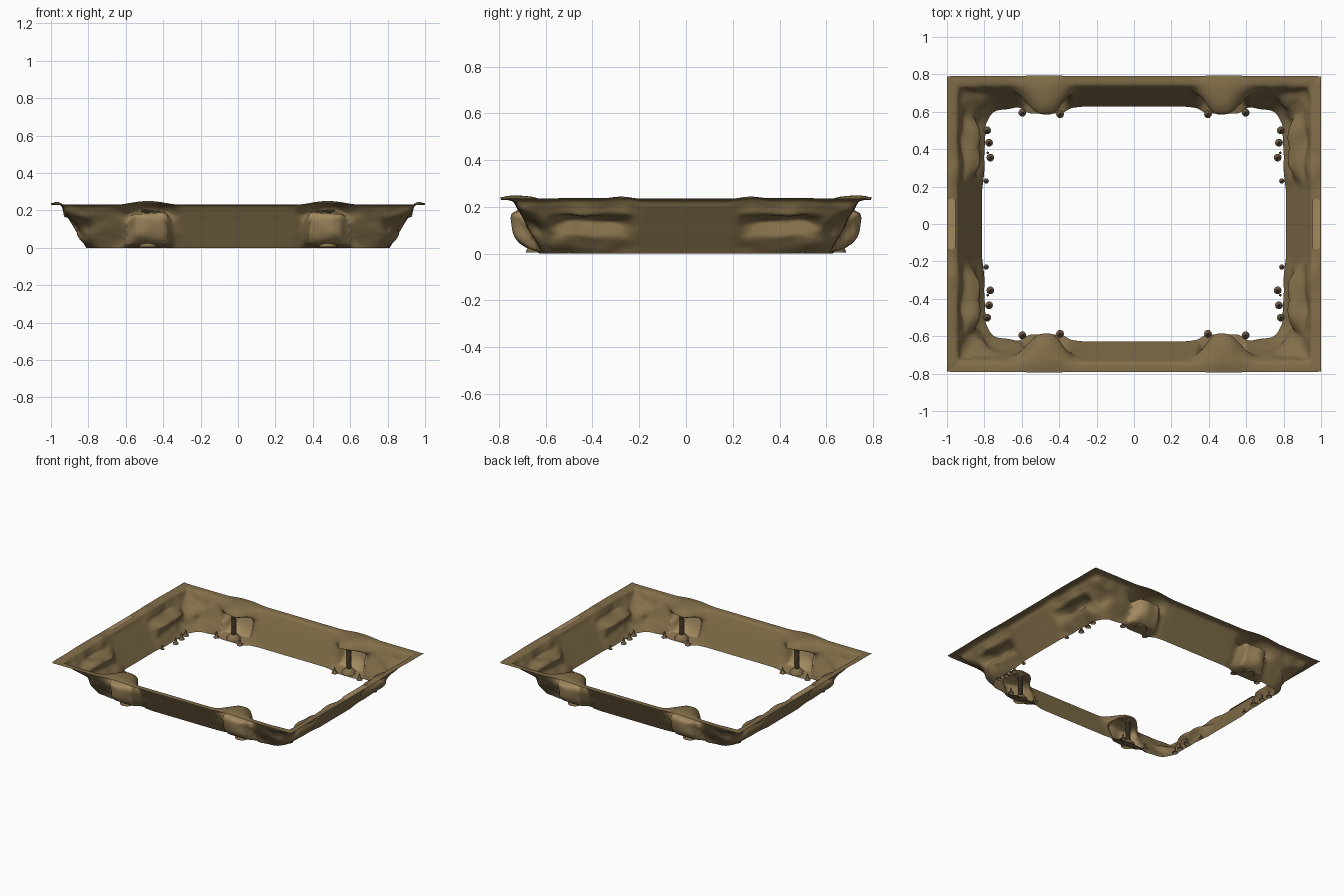
import bpy, bmesh, math
from mathutils import Vector, noise

if "Cube" in bpy.data.objects:
    bpy.data.objects.remove(bpy.data.objects["Cube"])


def material(name, col):
    m = bpy.data.materials.new(name)
    m.diffuse_color = (*col, 1)
    m.use_nodes = True
    m.node_tree.nodes["Principled BSDF"].inputs["Base Color"].default_value = m.diffuse_color
    return m


EARTH = material("earth brown", (0.225, 0.157, 0.068))
TAN = material("light tan rock", (0.36, 0.25, 0.115))
DARK = material("dark brown stone", (0.15, 0.105, 0.055))


def finish(name, bm, mats, angle=50):
    me = bpy.data.meshes.new(name)
    bm.to_mesh(me)
    bm.free()
    ob = bpy.data.objects.new(name, me)
    bpy.context.collection.objects.link(ob)
    for m in mats:
        me.materials.append(m)
    bpy.ops.object.select_all(action='DESELECT')
    ob.select_set(True)
    bpy.context.view_layer.objects.active = ob
    bpy.ops.object.shade_smooth_by_angle(angle=math.radians(angle))
    return ob


def smooth(a, b, v):
    t = max(0, min(1, (v - a) / (b - a)))
    return t * t * (3 - 2 * t)


def bump(v, centre, inner, outer):
    return 1 - smooth(inner, outer, abs(v - centre))


def sample(profile, t):
    # Catmull-Rom sample of a wall profile
    n = len(profile) - 1
    i = min(int(t * n), n - 1)
    f = t * n - i
    p = [Vector(profile[max(0, min(n, i + k))]) for k in (-1, 0, 1, 2)]
    return 0.5 * (2 * p[1] + (p[2] - p[0]) * f + (2 * p[0] - 5 * p[1] + 4 * p[2] - p[3]) * f * f
                  + (3 * p[1] - p[0] - 3 * p[2] + p[3]) * f ** 3)


# wall profiles: distance inward from the outer edge, height
END = [(0, .235), (.05, .227), (.066, .20), (.083, .172), (.10, .145), (.118, .116),
       (.135, .087), (.153, .058), (.171, .029), (.188, 0)]
LONG = [(0, .23), (.045, .226), (.064, .20), (.078, .172), (.092, .145), (.106, .116),
        (.12, .087), (.134, .058), (.148, .029), (.162, 0)]
ALCOVE = [(-.005, .24), (.06, .25), (.145, .235), (.19, .20), (.12, .187),
          (.055, .18), (.045, .135), (.06, .065), (.11, .022), (.195, .0)]
SHELF = [(0, .238), (.05, .23), (.062, .20), (.075, .166), (.13, .158),
         (.168, .138), (.15, .105), (.135, .075), (.16, .035), (.195, 0)]

# rock wall ring: rectangle of points swept through the profiles
N, LEVELS = 96, 36
bm = bmesh.new()
rings = []
for j in range(LEVELS + 1):
    t = j / LEVELS
    e, l, a, s = (sample(p, t) for p in (END, LONG, ALCOVE, SHELF))
    hx0, hy0 = 1 - e.x, .79 - l.x
    r = .001 + .15 * smooth(.08, .6, t)
    ring = []
    for side in range(4):
        for i in range(N):
            k = -1 + 2 * i / N
            u, v = [(k, -1), (1, k), (-k, 1), (-1, -k)][side]
            x, y = u * hx0, v * hy0
            if side % 2 == 0:
                # rounded lip above, squarer recess below
                g = smooth(.3, .5, t)
                w = bump(abs(x), .48, .02 + .055 * g, .18 - .03 * g)
                p = l.lerp(a, w)
                y = v * (.79 - p.x)
                rough = smooth(.25, .38, abs(x))
            else:
                w = bump(abs(y), .41, .09, .21)
                p = e.lerp(s, w)
                x = u * (1 - p.x)
                rough = smooth(.17, .28, abs(y)) * .8
            z = p.y
            hx, hy = max(hx0, abs(x)), max(hy0, abs(y))
            # round the corners of the lower rings
            c = Vector((max(-hx + r, min(hx - r, x)), max(-hy + r, min(hy - r, y))))
            d = Vector((x, y)) - c
            if d.length > r:
                x, y = c + d.normalized() * r
            # mirrored roughness, fading at the rim and the plain centres
            amp = rough * smooth(.03, .25, t)
            n1 = noise.noise(Vector((abs(x) * 11, abs(y) * 11, z * 14)))
            n2 = noise.noise(Vector((abs(x) * 9 + 7, abs(y) * 9, z * 12 + 3)))
            f = 1 + .022 * (n1 - .45) * amp
            z = max(0, z + .012 * n2 * amp * smooth(0, .06, z))
            z += .012 * bump(abs(y), .27, 0, .1) * (side % 2) * (1 - smooth(.05, .4, t)) * smooth(0, .08, t)
            ring.append(bm.verts.new((x * f, y * f, z)))
    rings.append(ring)
M = 4 * N
for j in range(LEVELS):
    for i in range(M):
        f = bm.faces.new((rings[j][i], rings[j][(i + 1) % M], rings[j + 1][(i + 1) % M], rings[j + 1][i]))
        c = f.calc_center_median()
        # pale back wall of each alcove
        if abs(abs(c.x) - .49) < .105 and abs(c.y) > .6 and .02 < c.z < .2 and j > LEVELS * .42:
            f.material_index = 1
finish("rock_walls", bm, [EARTH, TAN], 75)


def lathe(bm, x, y, prof, sides=12):
    prev = None
    for r, z in prof:
        cur = [bm.verts.new((x + r * math.cos(2 * math.pi * i / sides),
                             y + r * math.sin(2 * math.pi * i / sides), z)) for i in range(sides)]
        if prev:
            for i in range(sides):
                bm.faces.new((prev[i], prev[(i + 1) % sides], cur[(i + 1) % sides], cur[i]))
        prev = cur
    bm.faces.new(prev)


# ribbed pillars standing in the alcoves
pillar = [(.05, .005), (.044, .022), (.028, .038)]
for i in range(9):
    pillar += [(.013, .042 + i * .016), (.018, .046 + i * .016), (.018, .054 + i * .016), (.013, .058 + i * .016)]
pillar += [(.032, .193), (.04, .2)]
bm = bmesh.new()
for sx in (-1, 1):
    for sy in (-1, 1):
        lathe(bm, sx * .48, sy * .635, pillar)
ob = finish("alcove_pillars", bm, [EARTH, DARK], 35)
for f in ob.data.polygons:
    f.material_index = 1 if .04 < f.center.z < .19 else 0

# small stalagmites along the foot of the walls
bm = bmesh.new()
for x, y, r in [(.785, .5, .021), (.775, .435, .021), (.768, .355, .021), (.79, .23, .014),
                (.782, .38, .007), (.597, .595, .021), (.395, .587, .021)]:
    for sx in (-1, 1):
        for sy in (-1, 1):
            lathe(bm, sx * x, sy * y, [(r, 0), (r * .9, r * .35), (r * .4, r * .8), (r * .28, r * 1.7), (.001, r * 2.3)], 10)
finish("stalagmites", bm, [DARK])

# pale rounded patches on the end rims
bm = bmesh.new()
for sx in (-1, 1):
    pts = []
    for i in range(24):
        a = 2 * math.pi * (i + .5) / 24
        pts.append(bm.verts.new((sx * .974 + .021 * math.cos(a),
                                 math.copysign(.115, math.sin(a)) + .02 * math.sin(a), .238)))
    bm.faces.new(pts)
finish("rim_patches", bm, [TAN])
